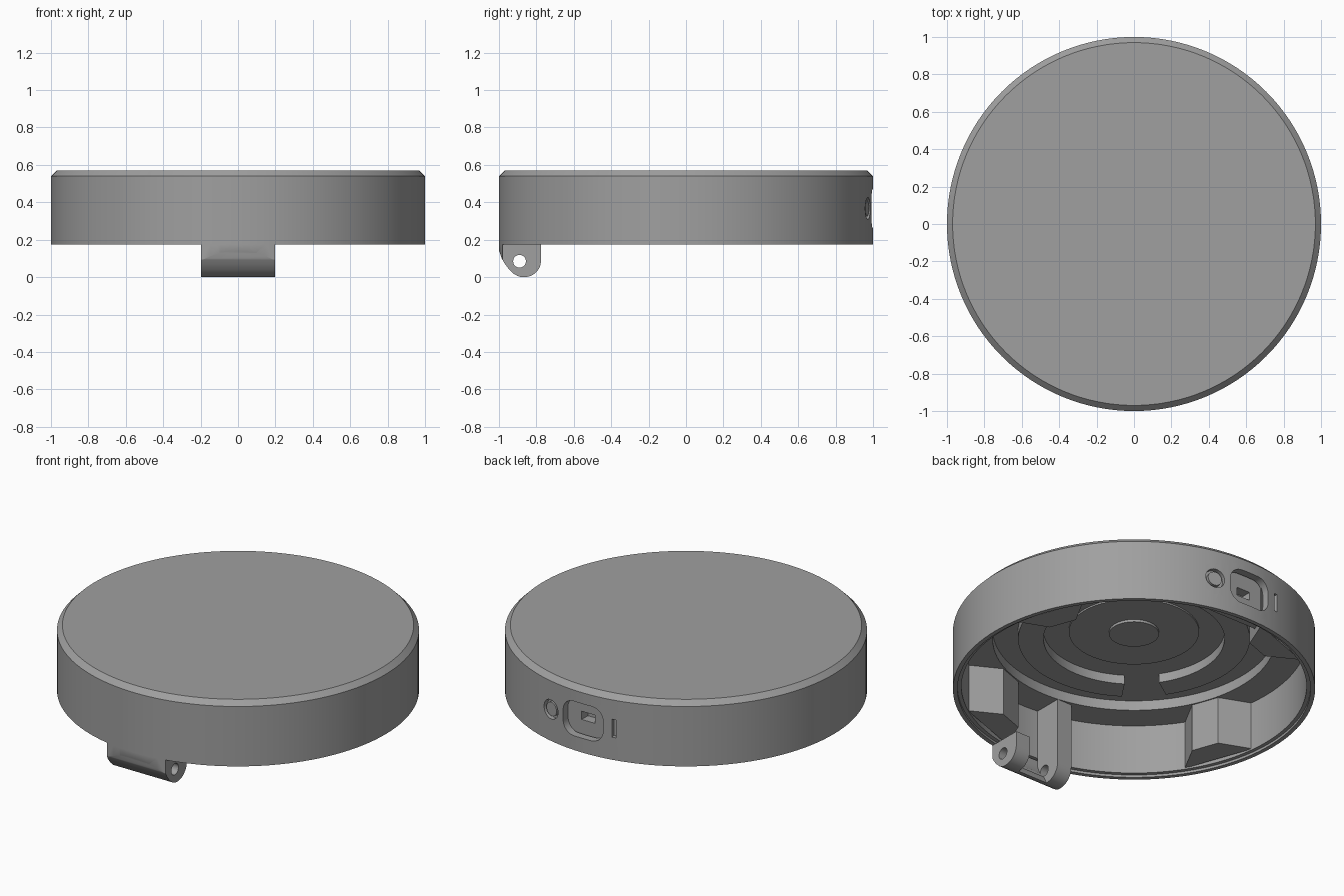
import bpy, bmesh, math
from mathutils import Matrix, Vector

if "Cube" in bpy.data.objects:
    bpy.data.objects.remove(bpy.data.objects["Cube"])

grey = bpy.data.materials.new("mid_grey")
grey.diffuse_color = (0.35, 0.35, 0.35, 1)
grey.use_nodes = True
grey.node_tree.nodes["Principled BSDF"].inputs["Base Color"].default_value = grey.diffuse_color


def finish(name, bm):
    bmesh.ops.recalc_face_normals(bm, faces=bm.faces[:])
    me = bpy.data.meshes.new(name)
    bm.to_mesh(me)
    bm.free()
    me.materials.append(grey)
    ob = bpy.data.objects.new(name, me)
    bpy.context.collection.objects.link(ob)
    return ob


def prism(name, pts, lo, hi, m=None):
    """Extrude a 2D outline along local z from lo to hi."""
    bm = bmesh.new()
    a = [bm.verts.new((x, y, lo)) for x, y in pts]
    b = [bm.verts.new((x, y, hi)) for x, y in pts]
    bm.faces.new(a[::-1])
    bm.faces.new(b)
    n = len(pts)
    for i in range(n):
        j = (i + 1) % n
        bm.faces.new((a[i], a[j], b[j], b[i]))
    if m:
        bm.transform(m)
    return finish(name, bm)


def lathe(name, prof, n=128):
    """Revolve a profile whose first and last points lie on the axis."""
    bm = bmesh.new()
    rings = []
    for r, z in prof:
        count = n if r > 0 else 1
        rings.append([bm.verts.new((r * math.cos(math.tau * i / n),
                                    r * math.sin(math.tau * i / n), z))
                      for i in range(count)])
    for p, q in zip(rings, rings[1:]):
        for i in range(n):
            j = (i + 1) % n
            if len(p) == 1:
                bm.faces.new((p[0], q[i], q[j]))
            elif len(q) == 1:
                bm.faces.new((p[i], q[0], p[j]))
            else:
                bm.faces.new((p[i], q[i], q[j], p[j]))
    return finish(name, bm)


def boolean(ob, tool, op='DIFFERENCE'):
    bpy.context.view_layer.objects.active = ob
    mod = ob.modifiers.new("cut", 'BOOLEAN')
    mod.operation, mod.object, mod.solver = op, tool, 'EXACT'
    bpy.ops.object.modifier_apply(modifier=mod.name)
    bpy.data.objects.remove(tool, do_unlink=True)


def arc(cx, cy, r, a0, a1, n):
    out = []
    for i in range(n + 1):
        t = math.radians(a0 + (a1 - a0) * i / n)
        out.append((cx + r * math.cos(t), cy + r * math.sin(t)))
    return out


def circle(cx, cy, r, n=32):
    return arc(cx, cy, r, 0, 360, n)[:-1]


def rect(x0, x1, y0, y1):
    return [(x0, y0), (x1, y0), (x1, y1), (x0, y1)]


def radial(deg, z=0):
    """Local x = tangent, local y = up, local z = outward."""
    a = math.radians(deg)
    return Matrix(((-math.sin(a), 0, math.cos(a), 0),
                   (math.cos(a), 0, math.sin(a), 0),
                   (0, 1, 0, z), (0, 0, 0, 1)))


# Hollow round shell with top chamfer, stepped rim and stepped ceiling
shell = lathe("shell", [
    (0, 0.57), (0.97, 0.57), (1, 0.54), (1, 0.175), (0.975, 0.175),
    (0.975, 0.19), (0.953, 0.19), (0.953, 0.49), (0.78, 0.49),
    (0.78, 0.55), (0, 0.55)])

# Rear openings: port recess, button well, indicator slot
PORT_Z = 0.367
w, h, c = 0.135, 0.105, 0.075
recess = []
for sx, sy, a in ((1, 1, 0), (-1, 1, 90), (-1, -1, 180), (1, -1, 270)):
    recess += arc(sx * (w - c), sy * (h - c), c, a, a + 90, 8)
back = radial(90, PORT_Z)
boolean(shell, prism("cutter", recess, 0.925, 1.1, back))
button_deg = 90 - math.degrees(math.asin(0.23))
slot_deg = 90 + math.degrees(math.asin(0.2))
boolean(shell, prism("cutter", circle(0, 0, 0.058), 0.972, 1.1,
                     radial(button_deg, PORT_Z)))
boolean(shell, prism("cutter", rect(-0.011, 0.011, -0.055, 0.055), 0.972, 1.1,
                     radial(slot_deg, PORT_Z)))

button = prism("button", circle(0, 0, 0.042), 0.965, 0.995,
               radial(button_deg, PORT_Z))

# Port block behind the recess, with its socket
housing = prism("port_housing", rect(-0.16, 0.16, -0.125, 0.123), 0.85, 0.94, back)
boolean(housing, prism("cutter", rect(-0.045, 0.045, -0.025, 0.025), 0.88, 1.1, back))

# Ceiling details: open ring rib, thin disc, centre pad
rib = prism("ring_rib", arc(0, 0, 0.64, 236, 574, 90)
            + arc(0, 0, 0.5, 574, 236, 90), 0.495, 0.555)
disc = prism("ceiling_disc", circle(0, 0, 0.36, 64), 0.54, 0.555)
pad = prism("centre_pad", circle(0, 0, 0.138, 48), 0.525, 0.555)

# Four tapered bosses on the inner wall
bosses = []
for i in range(4):
    pts = []
    for r, d in ((0.96, -13), (0.79, -6), (0.79, 6), (0.96, 13)):
        a = math.radians(20 + 90 * i + d)
        pts.append((r * math.cos(a), r * math.sin(a)))
    bosses.append(prism("wall_boss", pts, 0.2, 0.495))

# Forked hinge tab: outline in y-z, extruded along x
side = radial(0)
outline = ([(-0.775, 0.175)] + arc(-0.865, 0.09, 0.09, 0, -90, 12)
           + [(-0.885, 0.001), (-0.9, 0.006), (-0.92, 0.017), (-0.945, 0.04),
              (-0.968, 0.07), (-0.985, 0.1), (-0.995, 0.13), (-1.02, 0.175)])
tab = prism("hinge_tab", outline, -0.198, 0.198, side)
boolean(tab, prism("cutter", [
    (-0.95, 0.3), (-0.95, 0.14), (-0.93, 0.09), (-0.89, 0.04),
    (-0.85, -0.05), (-0.7, -0.05), (-0.7, 0.3)], -0.1, 0.1, side))
boolean(tab, prism("cutter", circle(-0.89, 0.085, 0.034), -0.3, 0.3, side))
boolean(tab, prism("cutter", circle(0, 0, 1, 128), -0.2, 0.6), 'INTERSECT')

# Post that carries one fork arm up to the inner ledge
post = prism("hinge_post", rect(-0.95, -0.775, 0.175, 0.495), -0.198, -0.1, side)

# Smooth curved surfaces, sharp edges kept
for ob in (shell, button, housing, rib, disc, pad, tab, post, *bosses):
    bpy.ops.object.select_all(action='DESELECT')
    ob.select_set(True)
    bpy.context.view_layer.objects.active = ob
    bpy.ops.object.shade_smooth_by_angle(angle=math.radians(30))
